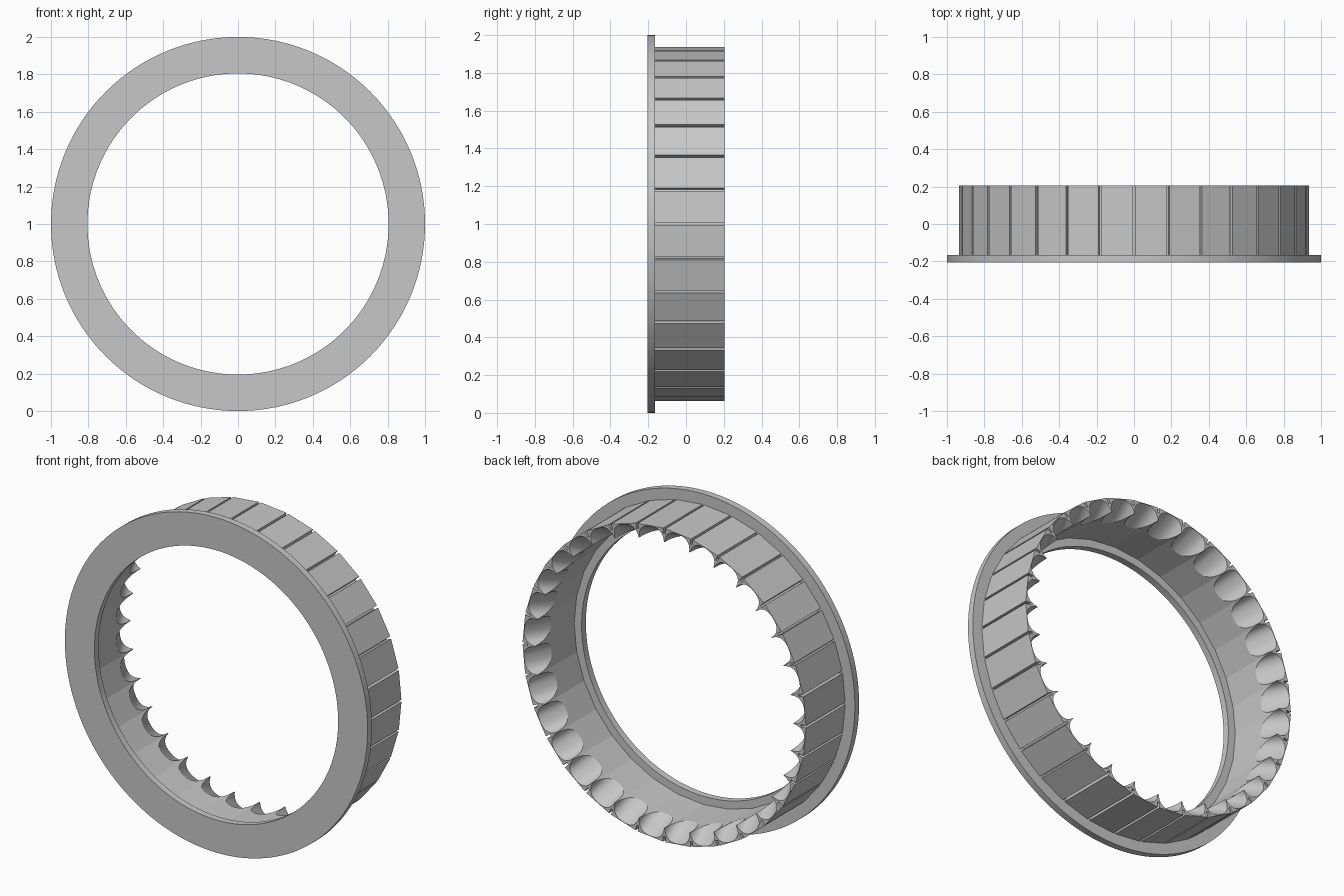
import bpy, bmesh, math
from mathutils import Matrix, Vector

if "Cube" in bpy.data.objects:
    bpy.data.objects.remove(bpy.data.objects["Cube"])

COUNT = 32                        # panels around the ring
STEP = 2 * math.pi / COUNT
T = math.tan(STEP / 2)
GAP = 0.007                       # half width of the groove between panels
INNER, FLOOR, OUTER = 0.85, 0.90, 0.932
FRONT, BACK = -0.165, 0.205

grey = bpy.data.materials.new("light_grey")
grey.diffuse_color = (0.575, 0.575, 0.575, 1)
grey.use_nodes = True
grey.node_tree.nodes["Principled BSDF"].inputs["Base Color"].default_value = grey.diffuse_color


def new_object(name, bm):
    bmesh.ops.recalc_face_normals(bm, faces=bm.faces[:])
    mesh = bpy.data.meshes.new(name)
    bm.to_mesh(mesh)
    bm.free()
    mesh.materials.append(grey)
    obj = bpy.data.objects.new(name, mesh)
    bpy.context.collection.objects.link(obj)
    return obj


def smooth(obj, degrees):
    bpy.ops.object.select_all(action='DESELECT')
    bpy.context.view_layer.objects.active = obj
    obj.select_set(True)
    bpy.ops.object.shade_smooth_by_angle(angle=math.radians(degrees))


def loft(bm, loops, closed=False):
    """Join equal loops of points with quads; cap the ends unless closed."""
    rings = [[bm.verts.new(p) for p in loop] for loop in loops]
    n = len(rings[0])
    pairs = list(zip(rings, rings[1:]))
    if closed:
        pairs.append((rings[-1], rings[0]))
    for a, b in pairs:
        for i in range(n):
            j = (i + 1) % n
            bm.faces.new((a[i], a[j], b[j], b[i]))
    if not closed:
        bm.faces.new(rings[0])
        bm.faces.new(rings[-1])


# Flat flange ring at the front
def circle(radius, y, n=128):
    return [Vector((radius * math.sin(2 * math.pi * i / n), y,
                    1 + radius * math.cos(2 * math.pi * i / n))) for i in range(n)]


bm = bmesh.new()
loft(bm, [circle(1.0, -0.205), circle(1.0, FRONT),
          circle(0.805, FRONT), circle(0.805, -0.205)], closed=True)
smooth(new_object("flange_ring", bm), 30)

# One panel cell: thick wall with half a groove on each outer side
half = [(INNER * T, INNER), (FLOOR * T, FLOOR),
        (FLOOR * T - GAP, FLOOR), (OUTER * T - GAP, OUTER)]
section = half + [(-x, r) for x, r in reversed(half)]
bm = bmesh.new()
loft(bm, [[(x, y, r) for x, r in section] for y in (FRONT, BACK)])
panel = new_object("panel_blank", bm)

# Tilted rounded cutter that scoops the back end down to a thin edge,
# leaving a pointed fin under every groove
START, DEPTH, WIDE, POWER = 0.06, 0.08, 0.0815, 2.5
slope = (OUTER - 0.003 - INNER) / (BACK - START)


def bulge(v):
    return math.copysign(abs(v) ** (2 / POWER), v)


bm = bmesh.new()
loops = []
for y in (-0.1, 0.25):
    centre = INNER + (y - START) * slope - DEPTH
    loops.append([(WIDE * bulge(math.cos(a)), y, centre + DEPTH * bulge(math.sin(a)))
                  for a in (2 * math.pi * (i + 0.5) / 48 for i in range(48))])
loft(bm, loops)
cutter = new_object("scoop_cutter", bm)
cutter.hide_render = True

cut = panel.modifiers.new("scoop", 'BOOLEAN')
cut.operation = 'DIFFERENCE'
cut.solver = 'EXACT'
cut.object = cutter
bpy.context.view_layer.update()
scooped = bpy.data.meshes.new_from_object(
    panel.evaluated_get(bpy.context.evaluated_depsgraph_get()))

# Drop the hidden side walls, then repeat the cell around the ring
cell = bmesh.new()
cell.from_mesh(scooped)
walls = [f for f in cell.faces
         if all(abs(abs(v.co.x) - v.co.z * T) < 1e-4 for v in f.verts)
         and abs(f.normal.x) > 0.9]
bmesh.ops.delete(cell, geom=walls, context='FACES')
cell.to_mesh(scooped)
cell.free()

bm = bmesh.new()
for i in range(COUNT):
    start = len(bm.verts)
    bm.from_mesh(scooped)
    bm.verts.ensure_lookup_table()
    turn = Matrix.Translation((0, 0, 1)) @ Matrix.Rotation((i + 0.5) * STEP, 4, 'Y')
    bmesh.ops.transform(bm, matrix=turn, verts=bm.verts[start:])
bmesh.ops.remove_doubles(bm, verts=bm.verts[:], dist=1e-4)
panels = new_object("panel_ring", bm)

for helper in (panel, cutter):
    bpy.data.objects.remove(helper)
smooth(panels, 10)
